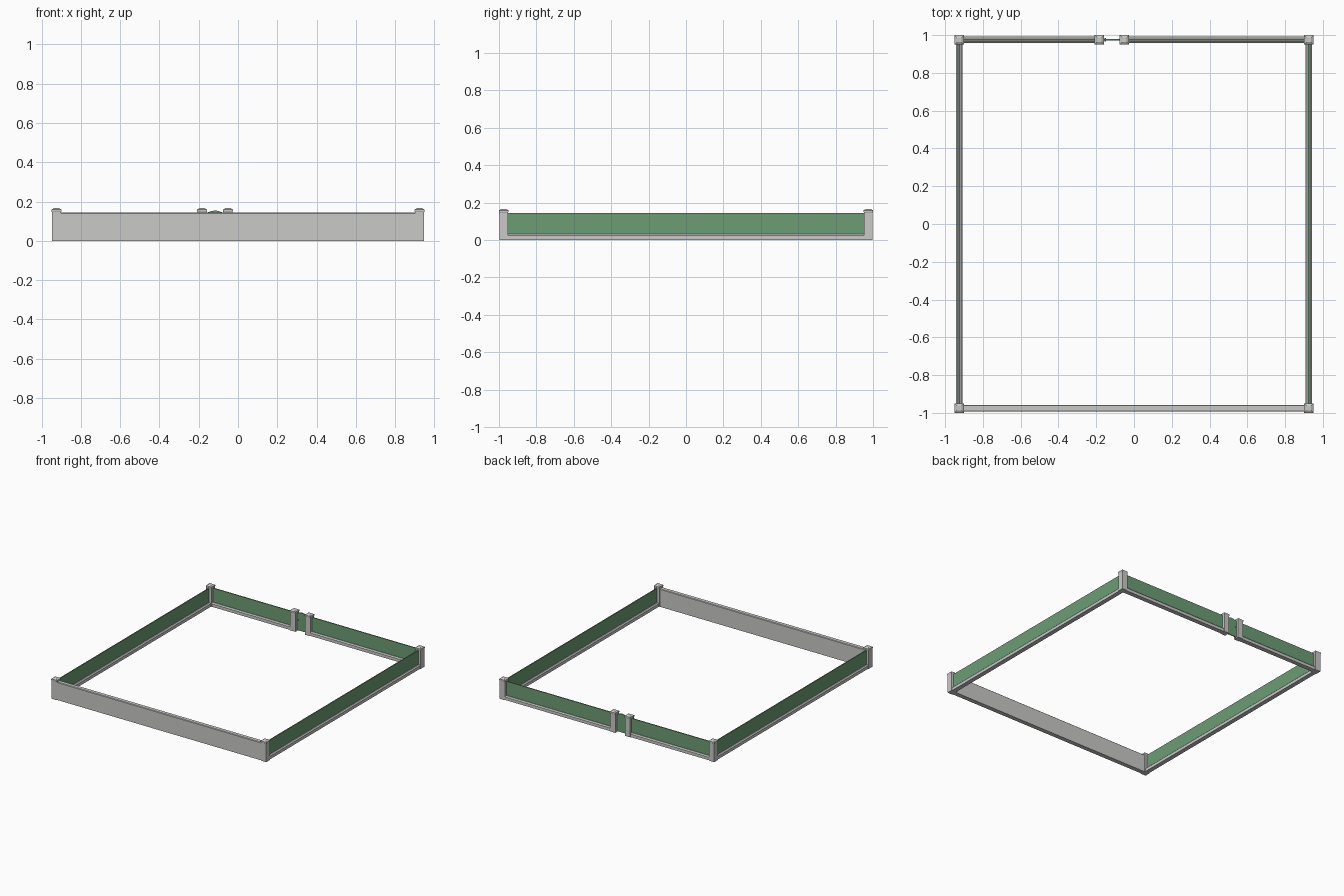
import bpy, bmesh
from mathutils import Matrix
from math import pi

cube = bpy.data.objects.get("Cube")
if cube:
    bpy.data.objects.remove(cube, do_unlink=True)


def material(name, rgb):
    m = bpy.data.materials.new(name)
    m.use_nodes = True
    m.diffuse_color = (*rgb, 1)
    m.node_tree.nodes["Principled BSDF"].inputs["Base Color"].default_value = (*rgb, 1)
    return m


STONE = material("pale stone grey", (0.59, 0.585, 0.575))
GREEN = material("fence green", (0.15, 0.34, 0.175))


def extrude(name, profile, start, end, mat, axis="x", offset=0):
    """Sweep a (depth, height) profile along x or y."""
    bm = bmesh.new()
    ends = [[bm.verts.new((s, d, z)) for d, z in profile] for s in (start, end)]
    n = len(profile)
    for i in range(n):
        j = (i + 1) % n
        bm.faces.new((ends[0][i], ends[0][j], ends[1][j], ends[1][i]))
    bm.faces.new(ends[0])
    bm.faces.new(ends[1])
    bmesh.ops.translate(bm, verts=bm.verts, vec=(0, offset, 0))
    if axis == "y":
        bm.transform(Matrix.Rotation(pi / 2, 4, "Z"))
    bmesh.ops.recalc_face_normals(bm, faces=bm.faces)
    mesh = bpy.data.meshes.new(name)
    bm.to_mesh(mesh)
    bm.free()
    mesh.materials.append(mat)
    ob = bpy.data.objects.new(name, mesh)
    bpy.context.collection.objects.link(ob)
    return ob


def wall_profile(width, top, chamfer):
    h = width / 2
    return [(-h, 0), (h, 0), (h, top - chamfer), (h - chamfer, top),
            (chamfer - h, top), (-h, top - chamfer)]


def slab(width, low, high):
    h = width / 2
    return [(-h, low), (h, low), (h, high), (-h, high)]


def post(name, x, y):
    """Square shaft, wider cap and shallow pyramid top."""
    bm = bmesh.new()
    rings = []
    for half, z in ((0.023, 0), (0.023, 0.146), (0.025, 0.149), (0.025, 0.159), (0.012, 0.167)):
        rings.append([bm.verts.new((x + sx * half, y + sy * half, z))
                      for sx, sy in ((-1, -1), (1, -1), (1, 1), (-1, 1))])
    for a, b in zip(rings, rings[1:]):
        for i in range(4):
            j = (i + 1) % 4
            bm.faces.new((a[i], a[j], b[j], b[i]))
    bm.faces.new(rings[0][::-1])
    bm.faces.new(rings[-1])
    mesh = bpy.data.meshes.new(name)
    bm.to_mesh(mesh)
    bm.free()
    mesh.materials.append(STONE)
    bpy.context.collection.objects.link(bpy.data.objects.new(name, mesh))


PX, PY = 0.925, 0.975
GATE_X = -0.117
GATE_POSTS = (-0.183, -0.051)

# Corner and gate posts
for sx, side in ((1, "left"), (-1, "right")):
    post(f"front_{side}_post", sx * PX, -PY)
    post(f"back_{side}_post", sx * PX, PY)
for x, side in zip(GATE_POSTS, ("right", "left")):
    post(f"gate_{side}_post", x, PY)

# Solid front wall
extrude("front_wall", wall_profile(0.036, 0.143, 0.004), -PX, PX, STONE, offset=-PY)

# Fence runs: low plinth carrying a thin panel
runs = [("left_fence", "y", -PY, PY, -PX), ("right_fence", "y", -PY, PY, PX),
        ("back_right_fence", "x", -PX, GATE_POSTS[0], PY),
        ("back_left_fence", "x", GATE_POSTS[1], PX, PY)]
for name, axis, a, b, off in runs:
    extrude(name + "_plinth", wall_profile(0.036, 0.032, 0.008), a, b, STONE, axis, off)
    extrude(name + "_panel", slab(0.008, 0.03, 0.144), a, b, GREEN, axis, off)

# Gate leaf with a gently arched top
leaf = [(-0.043, 0.008), (0.043, 0.008), (0.043, 0.143), (0.022, 0.15), (0, 0.155),
        (-0.022, 0.15), (-0.043, 0.143)]
gate = extrude("gate_leaf", leaf, PY - 0.004, PY + 0.004, GREEN, "y", -GATE_X)
gate.data.transform(Matrix.Translation((2 * GATE_X - 2 * GATE_X, 0, 0)))

# Gate handle and hinges
extrude("gate_handle", slab(0.02, 0.085, 0.093), GATE_X - 0.038, GATE_X - 0.03, GREEN, offset=PY)
for z in (0.035, 0.12):
    extrude("gate_hinge", slab(0.005, z, z + 0.008), GATE_X + 0.04, GATE_POSTS[1], GREEN, offset=PY)
